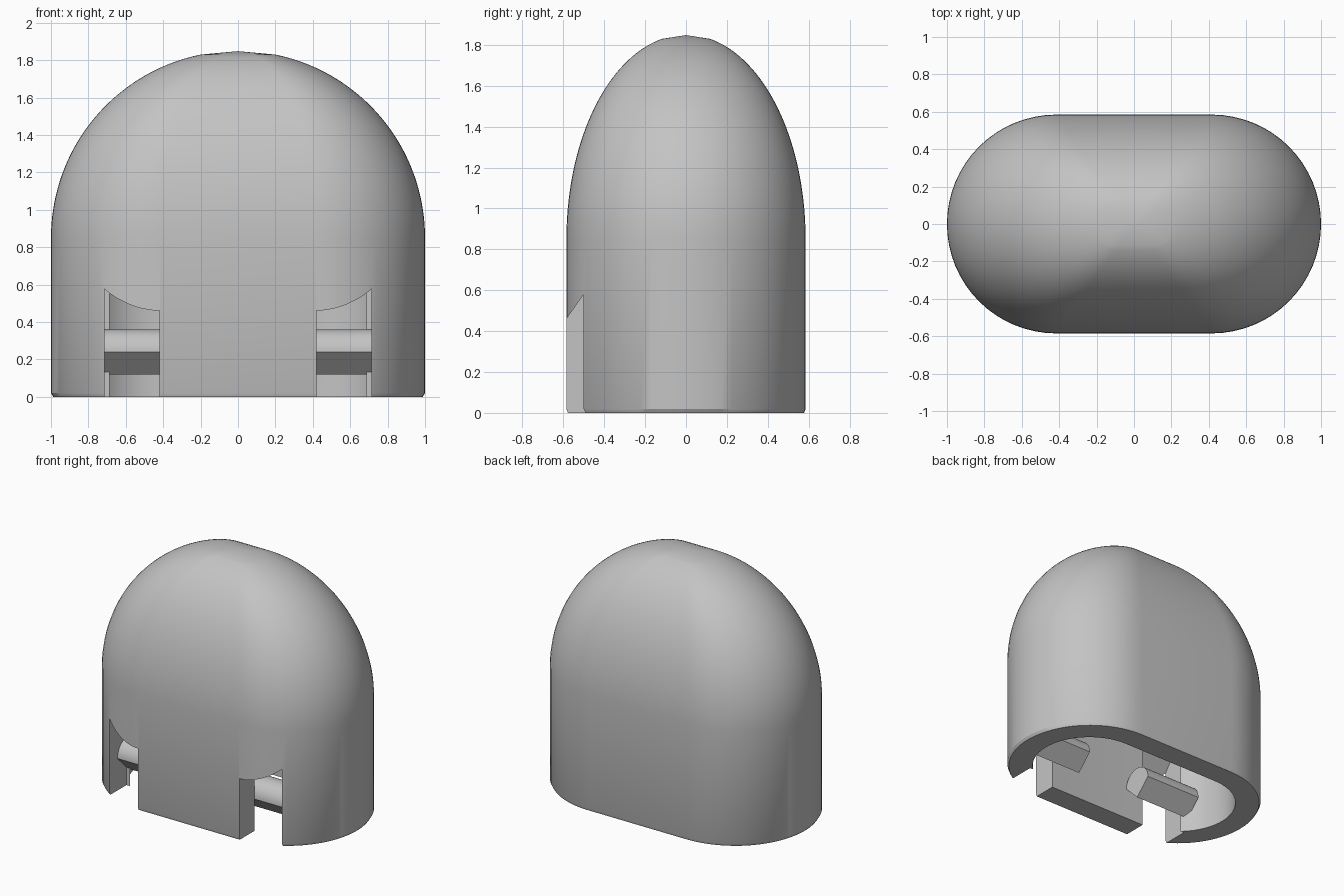
import bpy, bmesh
from math import sin, cos, pi, sqrt

cube = bpy.data.objects.get("Cube")
if cube:
    bpy.data.objects.remove(cube, do_unlink=True)

grey = bpy.data.materials.new("plain_grey")
grey.use_nodes = True
grey.diffuse_color = (0.55, 0.55, 0.55, 1)
grey.node_tree.nodes["Principled BSDF"].inputs["Base Color"].default_value = grey.diffuse_color

HALF, RADIUS, WALL = 0.415, 0.585, 0.18   # rounded-oval plan and wall thickness
SHOULDER = 0.85                           # height where the dome begins


def add_object(name, bm):
    bmesh.ops.recalc_face_normals(bm, faces=bm.faces)
    mesh = bpy.data.meshes.new(name)
    bm.to_mesh(mesh)
    bm.free()
    mesh.materials.append(grey)
    ob = bpy.data.objects.new(name, mesh)
    bpy.context.collection.objects.link(ob)
    return ob


def smooth(ob):
    bpy.ops.object.select_all(action='DESELECT')
    ob.select_set(True)
    bpy.context.view_layer.objects.active = ob
    bpy.ops.object.shade_smooth_by_angle(angle=pi / 6)


def ring(bm, radius, scale, z, steps=32):
    """One rounded-oval section."""
    verts = []
    for side, start in ((1, -pi / 2), (-1, pi / 2)):
        for i in range(steps + 1):
            a = start + pi * i / steps
            verts.append(bm.verts.new((scale * (side * HALF + radius * cos(a)),
                                       scale * radius * sin(a), z)))
    return verts


def bridge(bm, low, high):
    n = len(low)
    for i in range(n):
        j = (i + 1) % n
        bm.faces.new((low[i], low[j], high[j], high[i]))


def dome(bm, radius, rise, tip, levels, steps=36):
    """Straight wall, elliptical dome and shallow cone; returns the foot ring."""
    rings = [ring(bm, radius, s, z) for s, z in levels]
    last = math_limit = sqrt(1 - 0.2 ** 2)
    for i in range(steps + 1):
        # even angular steps up to the flat cap
        a = 1.3694 * i / steps
        rings.append(ring(bm, radius, cos(a), SHOULDER + rise * sin(a)))
    for low, high in zip(rings, rings[1:]):
        bridge(bm, low, high)
    top = bm.verts.new((0, 0, tip))
    cap = rings[-1]
    for i in range(len(cap)):
        bm.faces.new((cap[i], cap[(i + 1) % len(cap)], top))
    return rings[0]


def prism(name, profile, x0, x1):
    """Extrude a (y, z) profile along x."""
    bm = bmesh.new()
    ends = [[bm.verts.new((x, y, z)) for y, z in profile] for x in (x0, x1)]
    bridge(bm, *ends)
    for end in ends:
        bm.faces.new(end)
    return add_object(name, bm)


# Hollow domed shell with a slightly chamfered foot
bm = bmesh.new()
outer = dome(bm, RADIUS, 1.0, 1.848, [(0.988, 0), (1, 0.02)])
inner = dome(bm, RADIUS - WALL, 1 - WALL, SHOULDER + 1 - WALL, [(1, 0)])
bridge(bm, outer, inner)
shell = add_object("domed_shell", bm)

# Two front slots whose ceilings rise inward
slot = [(-0.7, -0.1), (-0.3, -0.1), (-0.3, 0.86), (-0.585, 0.46), (-0.7, 0.3)]
bpy.context.view_layer.objects.active = shell
for side in (-1, 1):
    cutter = prism("slot_cutter", slot, side * 0.42, side * 0.715)
    cutter.hide_render = True
    mod = shell.modifiers.new("slot", 'BOOLEAN')
    mod.operation, mod.solver, mod.object = 'DIFFERENCE', 'EXACT', cutter
    bpy.ops.object.modifier_apply(modifier=mod.name)
    bpy.data.objects.remove(cutter, do_unlink=True)
smooth(shell)

# Strap bars behind the slots: round on top, V-shaped below
BAR_Y, BAR_Z, BAR_R = -0.287, 0.24, 0.12
bar = [(BAR_Y + BAR_R * cos(pi * i / 20), BAR_Z + BAR_R * sin(pi * i / 20)) for i in range(21)]
bar.append((BAR_Y, BAR_Z - BAR_R))
for name, side in (("right_strap_bar", -1), ("left_strap_bar", 1)):
    smooth(prism(name, bar, side * 0.27, side * 0.74))
